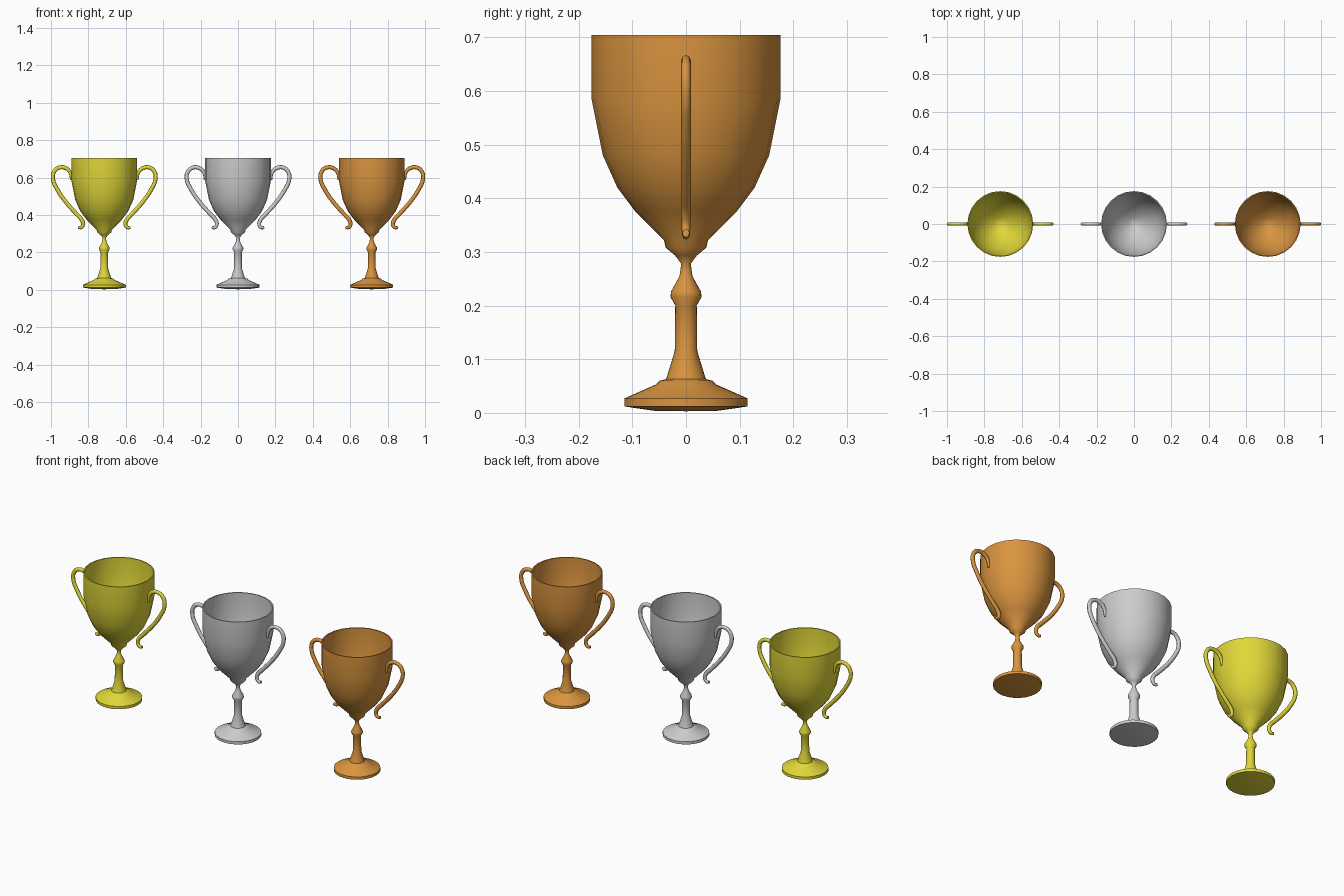
import bpy, bmesh, math
from mathutils import Matrix, Vector

if "Cube" in bpy.data.objects:
    bpy.data.objects.remove(bpy.data.objects["Cube"])

# Lathe profile (radius, height): foot, stem, knob, bowl, then inside of bowl
PROFILE = [(0, 0.003), (0.06, 0.004), (0.115, 0.012), (0.115, 0.027),
           (0.056, 0.053), (0.049, 0.06), (0.037, 0.063), (0.021, 0.115),
           (0.02, 0.2), (0.029, 0.216), (0.028, 0.226), (0.012, 0.255),
           (0.009, 0.278), (0.02, 0.293), (0.038, 0.308), (0.041, 0.322),
           (0.095, 0.376), (0.128, 0.42), (0.155, 0.48), (0.176, 0.585),
           (0.176, 0.704), (0.17, 0.704), (0.17, 0.585), (0.148, 0.48),
           (0.12, 0.424), (0.088, 0.382), (0.035, 0.332), (0, 0.322)]

# Handle path (x, z) from the upper curl to the lower curl, with thickness factor
HANDLE = [(0.176, 0.588, 0.6), (0.183, 0.628, 0.85), (0.205, 0.65, 1),
          (0.24, 0.654, 1), (0.268, 0.632, 1), (0.274, 0.592, 1),
          (0.25, 0.535, 1), (0.2, 0.463, 1), (0.15, 0.407, 1),
          (0.116, 0.366, 1), (0.115, 0.343, 0.9), (0.127, 0.332, 0.8),
          (0.14, 0.335, 0.7)]


def finish(obj, material, angle):
    if material:
        obj.data.materials.append(material)
    bpy.ops.object.select_all(action='DESELECT')
    obj.select_set(True)
    bpy.context.view_layer.objects.active = obj
    bpy.ops.object.shade_smooth_by_angle(angle=math.radians(angle))


def lathe(name, x, material, sides=24):
    bm = bmesh.new()
    verts = [bm.verts.new((r, 0, z)) for r, z in PROFILE]
    edges = [bm.edges.new(pair) for pair in zip(verts, verts[1:])]
    bmesh.ops.spin(bm, geom=verts + edges, cent=(0, 0, 0), axis=(0, 0, 1),
                   angle=math.tau, steps=sides, use_duplicate=False)
    bmesh.ops.remove_doubles(bm, verts=bm.verts, dist=0.0005)
    bmesh.ops.recalc_face_normals(bm, faces=bm.faces)
    mesh = bpy.data.meshes.new(name)
    bm.to_mesh(mesh)
    bm.free()
    obj = bpy.data.objects.new(name, mesh)
    obj.location.x = x
    bpy.context.collection.objects.link(obj)
    finish(obj, material, 50)


def handle(name, x, side, material):
    curve = bpy.data.curves.new(name, 'CURVE')
    curve.dimensions = '3D'
    curve.bevel_depth = 0.011
    curve.bevel_resolution = 2
    curve.use_fill_caps = True
    curve.resolution_u = 4
    spline = curve.splines.new('BEZIER')
    spline.bezier_points.add(len(HANDLE) - 1)
    for point, (px, pz, radius) in zip(spline.bezier_points, HANDLE):
        point.co = (side * px, 0, pz)
        point.radius = radius
        point.handle_left_type = point.handle_right_type = 'AUTO'
    obj = bpy.data.objects.new(name, curve)
    bpy.context.collection.objects.link(obj)
    bpy.ops.object.select_all(action='DESELECT')
    obj.select_set(True)
    bpy.context.view_layer.objects.active = obj
    bpy.ops.object.convert(target='MESH')
    obj = bpy.context.object
    # slightly flattened section
    obj.data.transform(Matrix.Scale(0.82, 4, Vector((0, 1, 0))))
    obj.location.x = x
    finish(obj, material, 60)


# Three trophies in a row
for label, x, color in (("gold", -0.715, (0.75, 0.68, 0.04, 1)),
                        ("silver", 0, None),
                        ("bronze", 0.715, (0.7, 0.3, 0.05, 1))):
    material = None
    if color:
        material = bpy.data.materials.new(label)
        material.diffuse_color = color
        material.use_nodes = True
        material.node_tree.nodes["Principled BSDF"].inputs["Base Color"].default_value = material.diffuse_color
    lathe(label + "_cup", x, material)
    handle(label + "_handle_left", x, -1, material)
    handle(label + "_handle_right", x, 1, material)
